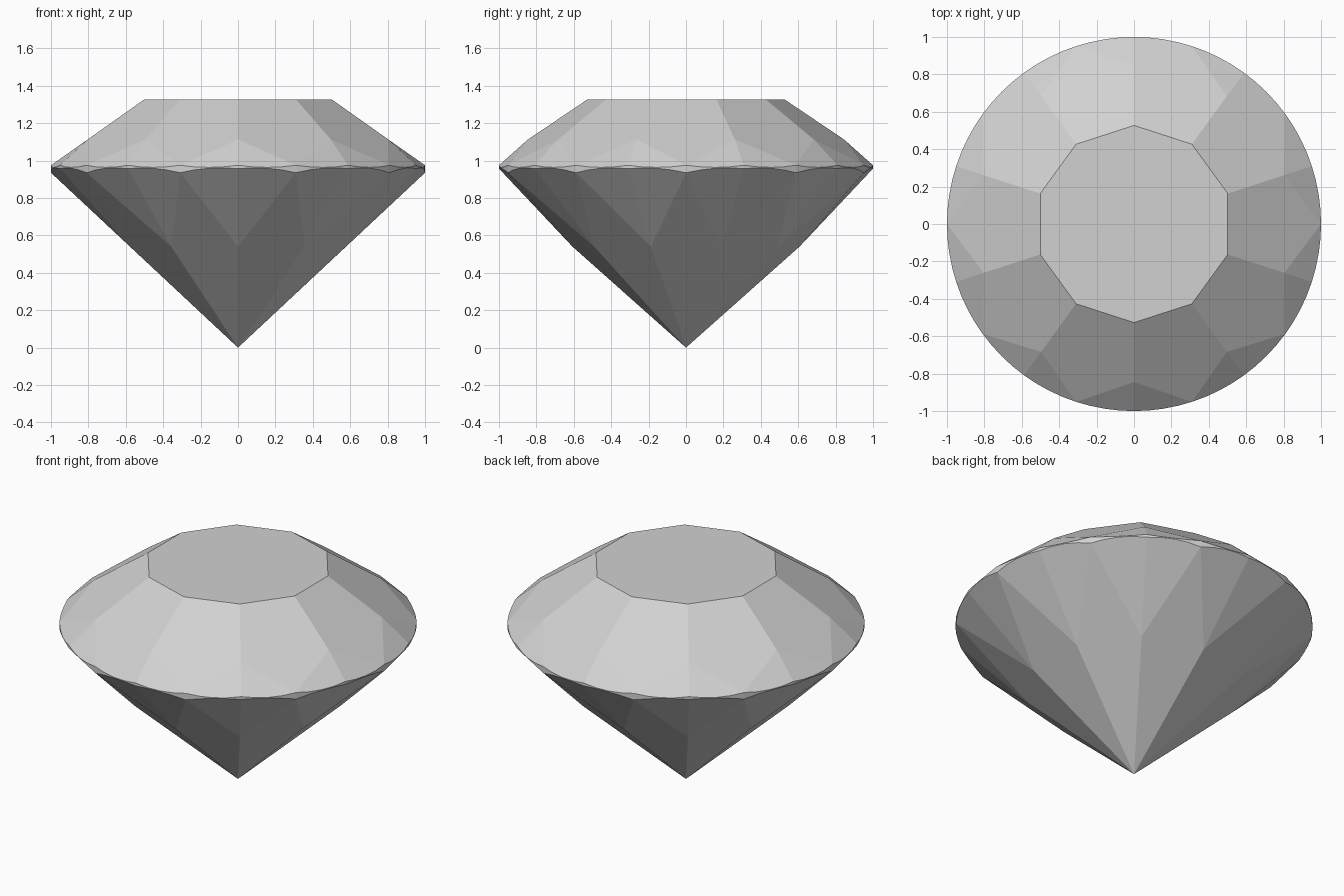
import bpy
import bmesh
from math import cos, sin, radians
from mathutils import Vector, geometry

if "Cube" in bpy.data.objects:
    bpy.data.objects.remove(bpy.data.objects["Cube"], do_unlink=True)

SIDES = 10      # main facets around the stone
ARC = 4         # girdle segments per half facet
STEP = 360 / SIDES
COUNT = SIDES * 2 * ARC


def polar(angle, radius, z):
    a = radians(angle)
    return Vector((radius * cos(a), radius * sin(a), z))


def girdle_heights(tip_radius, tip_z, z_at_tip, z_between):
    """Heights where the flat half facet meets the round girdle."""
    tip = polar(0, tip_radius, tip_z)
    a, b = polar(0, 1, z_at_tip), polar(STEP / 2, 1, z_between)
    n = geometry.normal((tip, a, b))
    heights = []
    for i in range(ARC + 1):
        p = polar(STEP / 2 * i / ARC, 1, 0)
        heights.append(tip.z - (n.x * (p.x - tip.x) + n.y * p.y) / n.z)
    return heights


def add_ring(bm, radius, z):
    return [bm.verts.new(polar(90 + STEP * k, radius, z)) for k in range(SIDES)]


def add_girdle_edge(bm, heights):
    """Scalloped circle; the heights mirror about every facet tip."""
    ring = []
    for i in range(COUNT):
        j = i % (2 * ARC)
        z = heights[min(j, 2 * ARC - j)]
        ring.append(bm.verts.new(polar(90 + 360 * i / COUNT, 1, z)))
    return ring


bm = bmesh.new()
table = add_ring(bm, 0.527, 1.327)
crown = add_ring(bm, 0.845, 1.113)
upper = add_girdle_edge(bm, girdle_heights(0.845, 1.113, 0.975, 0.975))
lower = add_girdle_edge(bm, girdle_heights(0.607, 0.54, 0.957, 0.935))
pavilion = add_ring(bm, 0.607, 0.54)
culet = bm.verts.new((0, 0, 0))

# table
bm.faces.new(table)

for k in range(SIDES):
    n = (k + 1) % SIDES
    start = k * 2 * ARC
    mid = start + ARC
    # large crown and pavilion facets
    bm.faces.new((table[k], crown[k], upper[mid], crown[n], table[n]))
    bm.faces.new((culet, pavilion[n], lower[mid], pavilion[k]))
    # half facets along both edges of the girdle
    for first, tip in ((start, k), (mid, n)):
        span = [i % COUNT for i in range(first, first + ARC + 1)]
        bm.faces.new([crown[tip]] + [upper[i] for i in span])
        bm.faces.new([pavilion[tip]] + [lower[i] for i in reversed(span)])

# girdle band
for i in range(COUNT):
    j = (i + 1) % COUNT
    bm.faces.new((lower[i], lower[j], upper[j], upper[i]))

bmesh.ops.recalc_face_normals(bm, faces=bm.faces)
mesh = bpy.data.meshes.new("cut_gemstone")
bm.to_mesh(mesh)
bm.free()

# single pale grey material
grey = bpy.data.materials.new("pale_grey")
grey.use_nodes = True
colour = (0.64, 0.64, 0.64, 1)
grey.diffuse_color = colour
grey.node_tree.nodes["Principled BSDF"].inputs["Base Color"].default_value = colour
mesh.materials.append(grey)

gem = bpy.data.objects.new("cut_gemstone", mesh)
bpy.context.collection.objects.link(gem)
